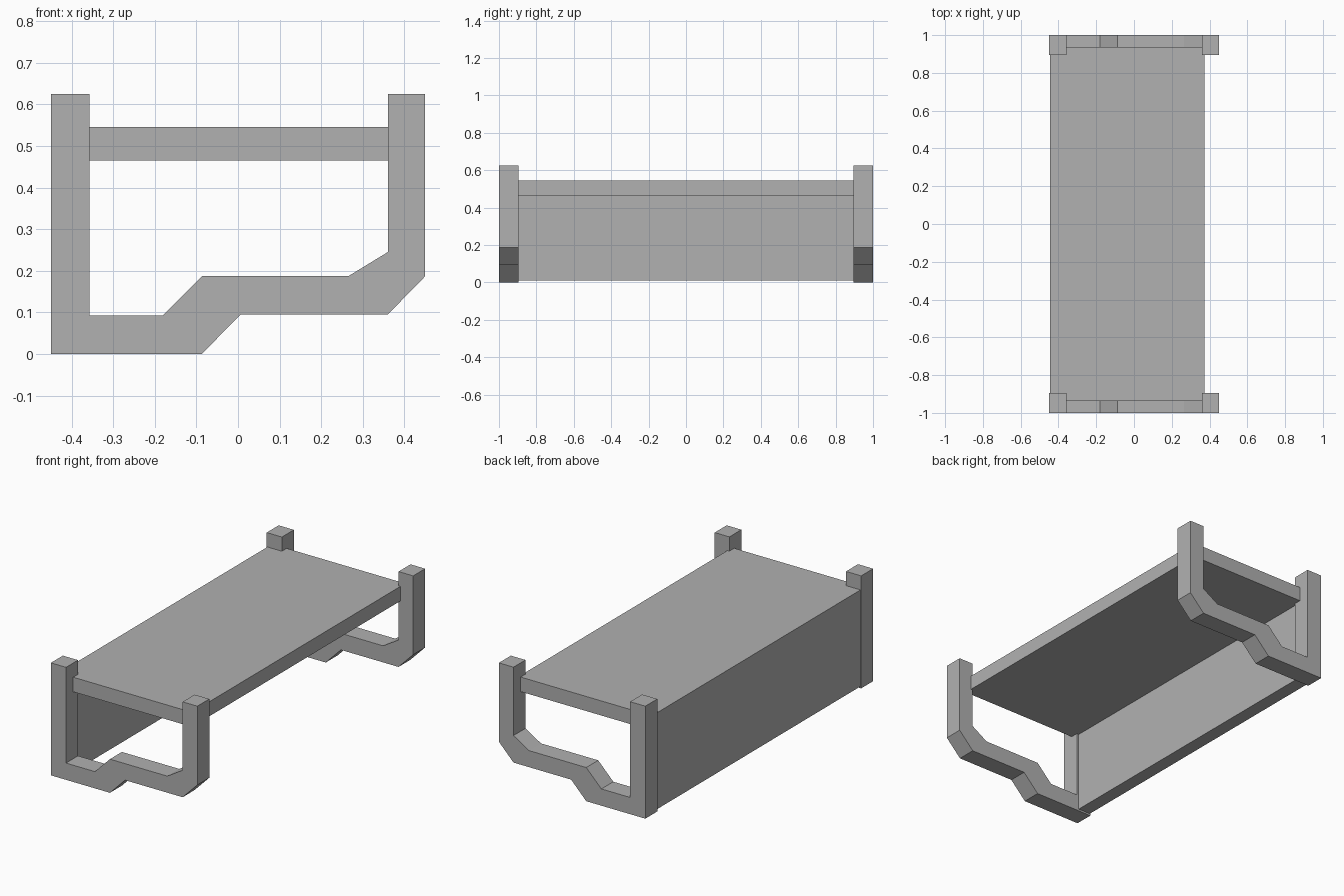
import bpy, bmesh

if "Cube" in bpy.data.objects:
    bpy.data.objects.remove(bpy.data.objects["Cube"])

# Darker grey shared by all parts
grey = bpy.data.materials.new("dark_grey")
grey.diffuse_color = (0.44, 0.44, 0.44, 1)
grey.use_nodes = True
grey.node_tree.nodes["Principled BSDF"].inputs["Base Color"].default_value = grey.diffuse_color


def extrude_profile(name, points, y0, y1):
    """Make a solid by extruding an XZ outline from y0 to y1."""
    bm = bmesh.new()
    face = bm.faces.new([bm.verts.new((x, y0, z)) for x, z in points])
    result = bmesh.ops.extrude_face_region(bm, geom=[face])
    moved = [v for v in result["geom"] if isinstance(v, bmesh.types.BMVert)]
    bmesh.ops.translate(bm, verts=moved, vec=(0, y1 - y0, 0))
    bmesh.ops.recalc_face_normals(bm, faces=bm.faces[:])
    mesh = bpy.data.meshes.new(name)
    bm.to_mesh(mesh)
    bm.free()
    mesh.materials.append(grey)
    obj = bpy.data.objects.new(name, mesh)
    bpy.context.collection.objects.link(obj)
    return obj


# End frames: two posts joined by a stepped foot rail
frame = [
    (-0.45, 0), (-0.087, 0), (0.006, 0.095), (0.36, 0.095), (0.45, 0.187),
    (0.45, 0.625), (0.36, 0.625), (0.36, 0.245), (0.265, 0.187),
    (-0.087, 0.187), (-0.18, 0.093), (-0.357, 0.093), (-0.357, 0.625),
    (-0.45, 0.625),
]
extrude_profile("front_frame", frame, -1.0, -0.895)
extrude_profile("back_frame", frame, 0.895, 1.0)

# Top board and side panel as one L-shaped piece
shell = [
    (-0.446, 0.01), (-0.37, 0.01), (-0.37, 0.465),
    (0.372, 0.465), (0.372, 0.546), (-0.446, 0.546),
]
extrude_profile("top_and_side_panel", shell, -0.937, 0.937)
